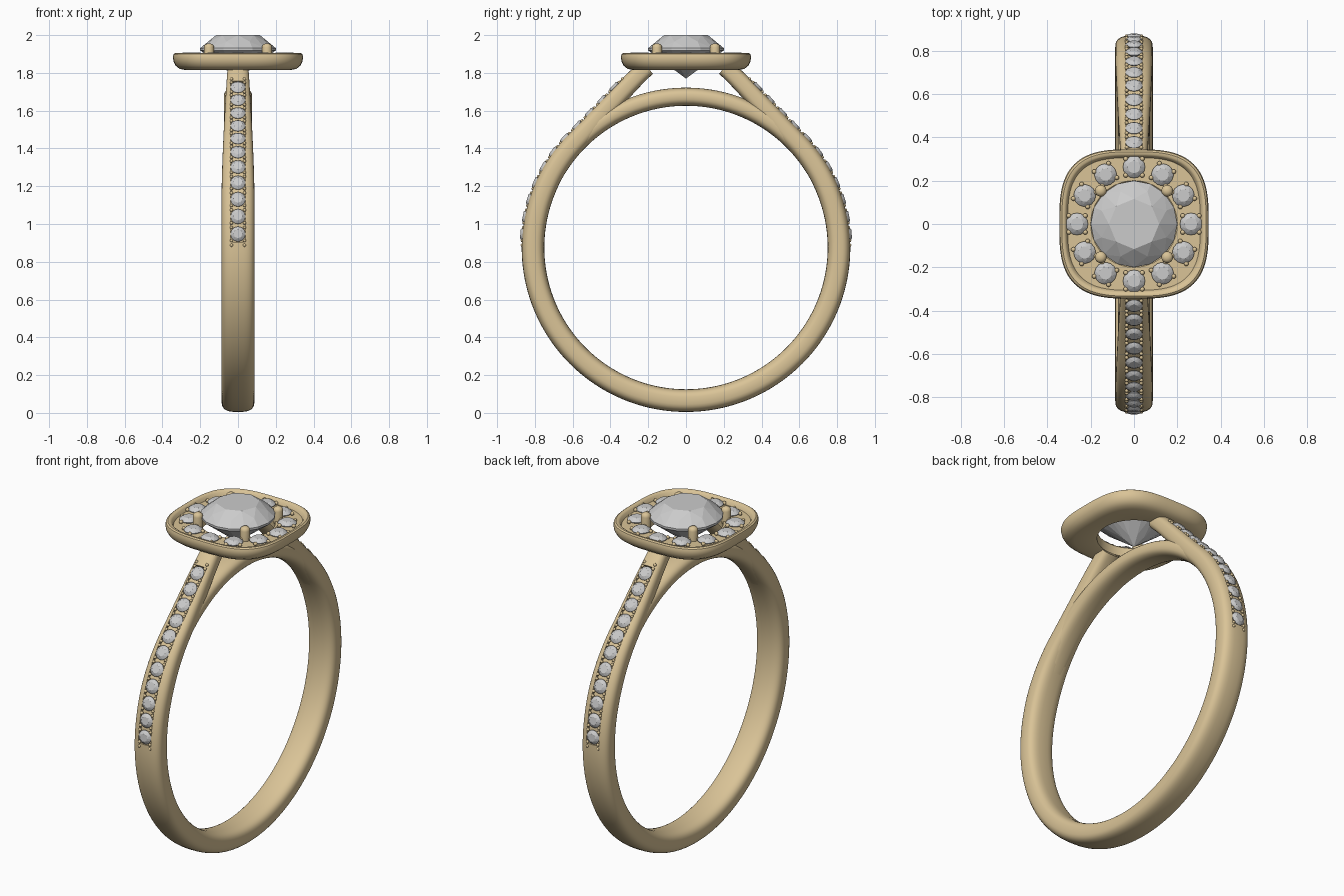
import bpy, bmesh, math
from mathutils import Vector, Matrix

if "Cube" in bpy.data.objects:
    bpy.data.objects.remove(bpy.data.objects["Cube"])

gold = bpy.data.materials.new("gold")
gold.diffuse_color = (0.70, 0.55, 0.31, 1)
gold.use_nodes = True
gold.node_tree.nodes["Principled BSDF"].inputs["Base Color"].default_value = gold.diffuse_color
CZ = 0.875  # height of the finger-hole centre


def make(name, bm, smooth=True, mat=gold):
    bmesh.ops.recalc_face_normals(bm, faces=bm.faces)
    me = bpy.data.meshes.new(name)
    bm.to_mesh(me)
    bm.free()
    ob = bpy.data.objects.new(name, me)
    bpy.context.collection.objects.link(ob)
    if mat:
        me.materials.append(mat)
    if smooth:
        finish(ob)
    return ob


def finish(ob):
    for p in ob.data.polygons:
        p.use_smooth = True
    ob.data.set_sharp_from_angle(angle=math.radians(35))


def sp(v, n):
    return math.copysign(abs(v) ** (2 / n), v)


def superellipse(n, count):
    return [(sp(math.cos(a), n), sp(math.sin(a), n))
            for a in (2 * math.pi * i / count for i in range(count))]


def loft(rings, closed=False):
    bm = bmesh.new()
    vs = [[bm.verts.new(p) for p in r] for r in rings]
    k = len(vs[0])
    pairs = list(zip(vs, vs[1:])) + ([(vs[-1], vs[0])] if closed else [])
    for a, b in pairs:
        for i in range(k):
            bm.faces.new((a[i], a[(i + 1) % k], b[(i + 1) % k], b[i]))
    if not closed:
        bm.faces.new(vs[0])
        bm.faces.new(vs[-1])
    return bm


def normals(path):
    # outward normals in the yz plane for a path running bottom -> +y -> top
    out = []
    for i in range(len(path)):
        a, b = path[max(i - 1, 0)], path[min(i + 1, len(path) - 1)]
        out.append(Vector((0, b[1] - a[1], a[0] - b[0])).normalized())
    return out


def sweep(path, section):
    rings = []
    for (y, z, w, t), n in zip(path, normals(path)):
        rings.append([Vector((u * w, y, z)) + n * (v * t) for u, v in section])
    return loft(rings)


# Half of the shank centre line: (y, z, half width, half thickness)
half = []
for i in range(61):
    a = math.radians(-90 + 135 * i / 60)
    half.append((0.81 * math.cos(a), CZ + 0.81 * math.sin(a)))
bez = [Vector(p) for p in ((0.573, 1.448), (0.463, 1.558), (0.31, 1.74), (0.205, 1.83))]
for i in range(1, 25):
    s = i / 24
    p = (bez[0] * (1 - s) ** 3 + bez[1] * 3 * s * (1 - s) ** 2
         + bez[2] * 3 * s * s * (1 - s) + bez[3] * s ** 3)
    half.append((p.x, p.y))
path = []
for y, z in half:
    u = min(max((z - 1.15) / 0.68, 0), 1) ** 1.5
    path.append((y, z, 0.087 - 0.032 * u, 0.065 - 0.005 - 0.014 * u))
full = [(-y, z, w, t) for y, z, w, t in reversed(path[1:])] + path
shank = make("shank", sweep(full, superellipse(2.9, 32)), smooth=False)

# Outer surface line of one shoulder, used for the channel and stones
surface = [(Vector((0, y, z)) + n * t, n) for (y, z, w, t), n in zip(path, normals(path))]
surface = [s for s in surface if s[0].z > 0.85]


def at_length(d):
    for (p, n), (q, m) in zip(surface, surface[1:]):
        step = (q - p).length
        if d <= step:
            f = d / step
            return p.lerp(q, f), n.lerp(m, f).normalized()
        d -= step
    return surface[-1]


def length_at_z(z):
    d = 0
    for (p, _), (q, _) in zip(surface, surface[1:]):
        if q.z >= z:
            return d + (q - p).length * (z - p.z) / (q.z - p.z)
        d += (q - p).length
    return d


# Channels cut into both shoulders
c0, c1 = length_at_z(0.905), length_at_z(1.757)
chan = [at_length(c0 + (c1 - c0) * i / 40)[0] for i in range(41)]
box = [(1, 1), (-1, 1), (-1, -1), (1, -1)]
for side in (1, -1):
    pts = [(side * p.y, p.z, 0.04, 0.022) for p in chan]
    cutter = make("channel_cutter", sweep(pts, box), smooth=False)
    cutter.hide_render = True
    mod = shank.modifiers.new("channel", 'BOOLEAN')
    mod.operation, mod.solver, mod.object = 'DIFFERENCE', 'EXACT', cutter
    bpy.context.view_layer.objects.active = shank
    bpy.ops.object.modifier_apply(modifier=mod.name)
    bpy.data.objects.remove(cutter)
finish(shank)

# Arch closing the finger hole under the head
arch = []
for i in range(41):
    a = math.radians(32 + 116 * i / 40)
    k = math.sin(math.pi * i / 40)
    arch.append((0.799 * math.cos(a), CZ + 0.799 * math.sin(a), 0.07 + 0.005 * k, 0.048))
make("arch", sweep(arch, superellipse(2.6, 28)))

# Cushion-shaped halo tray with a round opening
K = 96
circ, cush = superellipse(2, K), superellipse(3.1, K)
tray = [(circ, .195, 1.872), (circ, .2, 1.878), (cush, .306, 1.878), (cush, .314, 1.898),
        (cush, .322, 1.904), (cush, .333, 1.905), (cush, .341, 1.899), (cush, .345, 1.885),
        (cush, .341, 1.86), (cush, .33, 1.838), (cush, .31, 1.822), (cush, .28, 1.815),
        (circ, .215, 1.815), (circ, .197, 1.82)]
make("halo", loft([[(x * r, y * r, z) for x, y in c] for c, r, z in tray], closed=True))


# Brilliant cut stone as the hull of its facet corners (girdle at z = 0)
def add_gem(bm, mat, r, crown, depth):
    g = bmesh.new()

    def ring(count, rad, z, shift=0.0):
        for i in range(count):
            a = 2 * math.pi * (i + shift) / count
            g.verts.new((r * rad * math.cos(a), r * rad * math.sin(a), z))
    ring(8, 0.58, crown)
    ring(8, 0.81, crown * 0.53, 0.5)
    ring(16, 1, r * 0.02)
    ring(16, 1, -r * 0.04)
    ring(8, 0.3, -depth * 0.74, 0.5)
    g.verts.new((0, 0, -depth))
    bmesh.ops.convex_hull(g, input=g.verts[:])
    bmesh.ops.dissolve_limit(g, angle_limit=0.01, verts=g.verts[:], edges=g.edges[:])
    g.transform(mat)
    tmp = bpy.data.meshes.new("tmp")
    g.to_mesh(tmp)
    g.free()
    bm.from_mesh(tmp)
    bpy.data.meshes.remove(tmp)


def add_bead(bm, p, r):
    bmesh.ops.create_icosphere(bm, subdivisions=2, radius=r, matrix=Matrix.Translation(p))


# Centre stone and its four prongs
bm = bmesh.new()
add_gem(bm, Matrix.Translation((0, 0, 1.927)), 0.2, 0.073, 0.157)
make("centre_stone", bm, smooth=False, mat=None)
prof = [(.027, 1.86), (.027, 1.935), (.024, 1.946), (.016, 1.953), (.006, 1.956)]
for i in range(4):
    a = math.radians(45 + 90 * i)
    cx, cy = 0.217 * math.cos(a), 0.217 * math.sin(a)
    make("prong", loft([[(cx + x * r, cy + y * r, z) for x, y in superellipse(2, 20)]
                        for r, z in prof]))

# Twelve halo stones with beads
stones, beads = bmesh.new(), bmesh.new()
for i in range(12):
    rot = Matrix.Rotation(math.radians(30 * i), 4, 'Z')
    add_gem(stones, rot @ Matrix.Translation((0.263, 0, 1.889)), 0.051, 0.018, 0.03)
    for sx in (-1, 1):
        for sy in (-1, 1):
            add_bead(beads, rot @ Vector((0.263 + sx * 0.038, sy * 0.038, 1.888)), 0.011)
make("halo_stones", stones, smooth=False, mat=None)
make("halo_beads", beads)

# Eleven stones per shoulder with beads along the channel
stones, beads = bmesh.new(), bmesh.new()
s0, s1 = length_at_z(0.947), length_at_z(1.727)
gap = (s1 - s0) / 10
for side in (1, -1):
    flip = Matrix.Diagonal((1, side, 1, 1))
    for i in range(11):
        p, n = at_length(s0 + gap * i)
        n, p = flip @ n, flip @ p
        m = Matrix.Translation(p - n * 0.004) @ n.to_track_quat('Z', 'X').to_matrix().to_4x4()
        add_gem(stones, m, 0.04, 0.014, 0.028)
    for i in range(12):
        for d in (-0.13, 0.13):
            p, n = at_length(s0 + gap * (i - 0.5 + d))
            for sx in (-1, 1):
                add_bead(beads, flip @ (p - n * 0.003 + Vector((sx * 0.034, 0, 0))), 0.009)
make("shoulder_stones", stones, smooth=False, mat=None)
make("shoulder_beads", beads)
